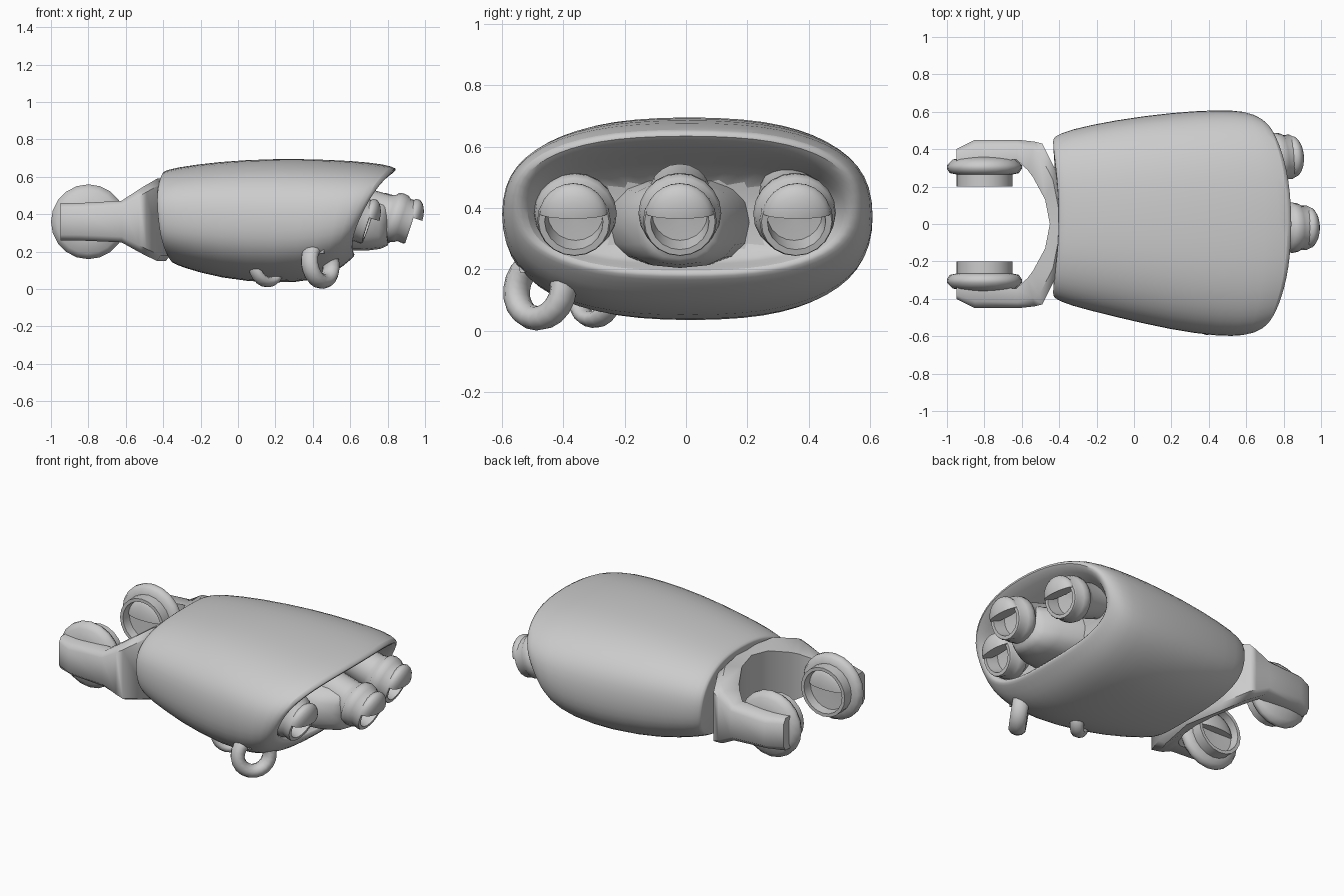
import bpy, bmesh, math
from mathutils import Matrix, Vector

if "Cube" in bpy.data.objects:
    bpy.data.objects.remove(bpy.data.objects["Cube"])


def make_object(name, rings, matrix=Matrix(), subsurf=0, angle=40):
    """Skin a list of equal-length point rings, capping both ends."""
    bm = bmesh.new()
    rows = [[bm.verts.new(matrix @ Vector(p)) for p in r] for r in rings]
    n = len(rows[0])
    for a, b in zip(rows, rows[1:]):
        for i in range(n):
            j = (i + 1) % n
            bm.faces.new((a[i], a[j], b[j], b[i]))
    bm.faces.new(rows[0][::-1])
    bm.faces.new(rows[-1])
    bmesh.ops.recalc_face_normals(bm, faces=bm.faces)
    return finish(name, bm, subsurf, angle)


def finish(name, bm, subsurf=0, angle=40):
    me = bpy.data.meshes.new(name)
    bm.to_mesh(me)
    bm.free()
    ob = bpy.data.objects.new(name, me)
    bpy.context.collection.objects.link(ob)
    if subsurf:
        mod = ob.modifiers.new("smooth", 'SUBSURF')
        mod.levels = mod.render_levels = subsurf
    bpy.ops.object.select_all(action='DESELECT')
    bpy.context.view_layer.objects.active = ob
    ob.select_set(True)
    bpy.ops.object.shade_smooth_by_angle(angle=math.radians(angle))
    return ob


def frame(origin, axis, up=(0, 0, 1)):
    """Local z along axis, local y close to up."""
    z = Vector(axis).normalized()
    x = Vector(up).cross(z).normalized()
    y = z.cross(x)
    return Matrix.Translation(origin) @ Matrix((x, y, z)).transposed().to_4x4()


def lathe(name, profile, matrix, n=20):
    rings = [[(max(r, .001) * math.cos(2 * math.pi * i / n),
               max(r, .001) * math.sin(2 * math.pi * i / n), a) for i in range(n)]
             for r, a in profile]
    return make_object(name, rings, matrix=matrix, angle=50)


def eyelid(name, radius, depth, matrix):
    """Upper half of a flattened ball, cut flat below."""
    bm = bmesh.new()
    bmesh.ops.create_uvsphere(bm, u_segments=24, v_segments=12, radius=radius)
    bmesh.ops.scale(bm, vec=(1, 1, depth / radius), verts=bm.verts)
    cut = bmesh.ops.bisect_plane(bm, geom=bm.verts[:] + bm.edges[:] + bm.faces[:],
                                 plane_co=(0, radius * .08, 0), plane_no=(0, 1, 0),
                                 clear_inner=True)
    bmesh.ops.contextual_create(
        bm, geom=[e for e in cut['geom_cut'] if isinstance(e, bmesh.types.BMEdge)])
    bmesh.ops.transform(bm, matrix=matrix, verts=bm.verts)
    bmesh.ops.recalc_face_normals(bm, faces=bm.faces)
    return finish(name, bm)


# Hull: superellipse loft; the tail is slanted and hollowed
# x, half width, y shift, z low, z high, lean, bow
stations = [
    (-.38, .40, .035, .16, .60, -.10, .05),
    (-.38, .425, .035, .145, .62, -.10, .05),
    (-.375, .435, .035, .14, .63, -.10, .05),
    (-.33, .47, .035, .12, .65, -.06, .03),
    (-.10, .53, .03, .055, .685, 0, 0),
    (.20, .585, .015, .025, .70, 0, 0),
    (.45, .61, .005, .045, .695, .08, 0),
    (.63, .605, .003, .095, .68, .32, .03),
    (.72, .575, 0, .155, .655, .48, .07),
    (.735, .555, 0, .175, .638, .49, .07),
    (.72, .52, 0, .195, .605, .46, .06),
    (.61, .48, 0, .215, .54, .2, .03),
    (.53, .44, 0, .24, .51, .1, 0),
]


def section(x, w, y0, zl, zh, lean, bow, n=28):
    pts = []
    for i in range(n):
        t = 2 * math.pi * i / n
        c, s = math.cos(t), math.sin(t)
        cy = math.copysign(abs(c) ** .8, c)
        z = (zl + zh) / 2 + (zh - zl) / 2 * math.copysign(abs(s) ** .8, s)
        pts.append((x + lean * (z - .4) - bow * cy * cy, y0 + w * cy, z))
    return pts


make_object("hull", [section(*s) for s in stations], subsurf=1, angle=50)

# Front fork: outer xy and inner xy, height grows toward the hull
half = [(-.95, .40, -.95, .33), (-.85, .45, -.85, .33), (-.62, .45, -.63, .345),
        (-.53, .44, -.57, .29), (-.49, .43, -.54, .25), (-.415, .28, -.475, .13)]
path = half + [(-.36, 0, -.45, 0)] + [(a, -b, c, -d) for a, b, c, d in half[::-1]]


def height(x):
    t = min(1, max(0, (x + .64) / .22))
    return .26 - .11 * t, .46 + .13 * t


fork = []
for ox, oy, ix, iy in path:
    (a, b), (c, d) = height(ox), height(ix)
    # outer edges are bevelled so the arms read as rounded
    mx, my = ox + (ix - ox) * .3, oy + (iy - oy) * .3
    fork.append([(mx, my, a), (ox, oy, a + .03), (ox, oy, b - .03), (mx, my, b),
                 (ix, iy, d), (ix, iy, c)])
make_object("front_fork", fork, angle=55)

# Side pods in the fork, open toward the middle
pod = [(0, -.36), (.09, -.36), (.17, -.345), (.2, -.315), (.2, -.295), (.185, -.272),
       (.15, -.265), (.15, -.2), (.13, -.2), (.125, -.255), (0, -.26)]
for side, label in ((1, "left"), (-1, "right")):
    m = frame((-.8, 0, .36), (0, -side, 0))
    lathe("side_pod_" + label, pod, m)
    eyelid("side_pod_lid_" + label, .128, .045, m @ Matrix.Translation((0, 0, -.255)))

# Rear thrusters, tilted slightly down, each with a half lid
nozzle = [(.10, -.30), (.105, -.16), (.115, -.125), (.13, -.115), (.135, -.09), (.13, -.06),
          (.118, -.045), (.12, -.01), (.115, 0), (.095, 0), (.09, -.08), (0, -.09)]
for i, (x, y, yaw) in enumerate(((.70, -.365, -.06), (.93, -.02, 0), (.845, .36, .08))):
    m = frame((x, y, .355), (1, yaw, -.33))
    lathe(f"thruster_{i}", nozzle, m)
    eyelid(f"thruster_lid_{i}", .112, .055, m @ Matrix.Translation((0, .018, -.005)))

# Manifold block behind the middle thruster
block = [section(x, w, -.02, zl, zh, .1, .02, 16) for x, w, zl, zh in
         ((.5, .24, .21, .50), (.7, .19, .205, .485), (.78, .14, .215, .475),
          (.82, .11, .235, .455))]
make_object("thruster_manifold", block, angle=60)


# Ring hooks under the right side
def ring_hook(name, centre, axis, major, minor, width, n=20, k=10):
    bm = bmesh.new()
    m = frame(centre, axis)
    rows = []
    for i in range(n):
        a = 2 * math.pi * i / n
        row = []
        for j in range(k):
            b = 2 * math.pi * j / k
            r = major + minor * math.cos(b)
            row.append(bm.verts.new(m @ Vector((r * math.cos(a), r * math.sin(a),
                                                width * math.sin(b)))))
        rows.append(row)
    for i in range(n):
        p, q = rows[i], rows[(i + 1) % n]
        for j in range(k):
            h = (j + 1) % k
            bm.faces.new((p[j], q[j], q[h], p[h]))
    bmesh.ops.recalc_face_normals(bm, faces=bm.faces)
    finish(name, bm, angle=60)


ring_hook("rear_ring_hook", (.44, -.475, .135), (.8, -.6, .15), .095, .04, .05)
ring_hook("front_ring_hook", (.15, -.29, .12), (.65, -.7, .2), .085, .027, .04)

# Lug joining the rear hook to the hull
lug = [[(.37, -.52 + d, z), (.46, -.56 + d, z), (.47, -.48 + d, z), (.38, -.44 + d, z)]
       for z, d in ((.19, .02), (.29, 0))]
make_object("hook_lug", lug)
